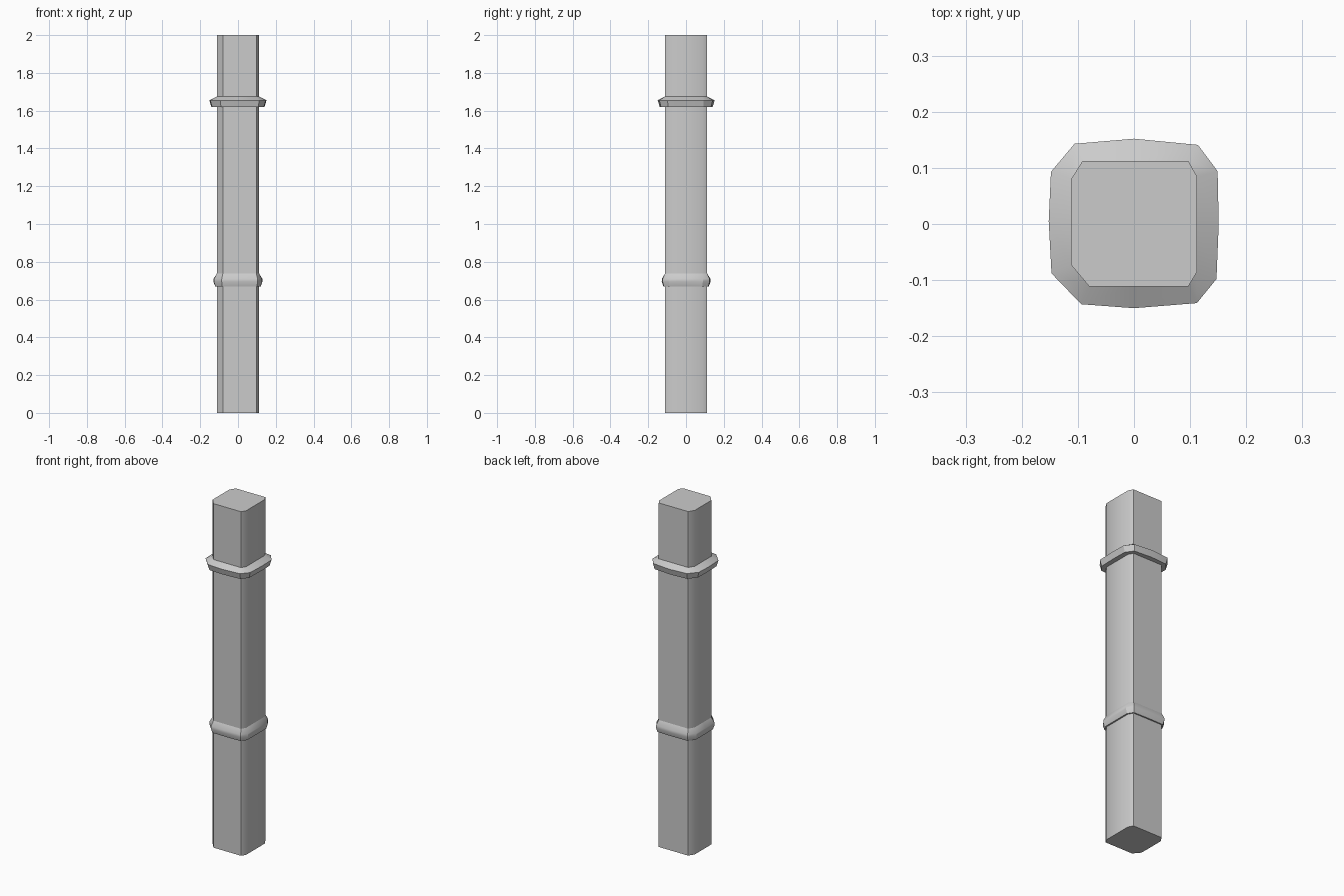
import bpy, bmesh, math

if "Cube" in bpy.data.objects:
    bpy.data.objects.remove(bpy.data.objects["Cube"])

# Cross-sections (x, y), 12 points each: worn post and the widest collar outline
POST = [(-0.092, 0.112), (0, 0.112), (0.097, 0.112), (0.112, 0.085), (0.112, 0), (0.112, -0.086),
        (0.097, -0.111), (0, -0.111), (-0.08, -0.111), (-0.112, -0.073), (-0.112, 0), (-0.112, 0.08)]
RIM = [(-0.106, 0.143), (0, 0.152), (0.114, 0.141), (0.149, 0.094), (0.151, 0), (0.147, -0.098),
       (0.112, -0.141), (0, -0.150), (-0.094, -0.143), (-0.147, -0.088), (-0.152, 0.005), (-0.148, 0.093)]


def section(t):
    """Outline blended from the post (t=0) to the collar rim (t=1)."""
    return [(a[0] + t * (b[0] - a[0]), a[1] + t * (b[1] - a[1])) for a, b in zip(POST, RIM)]


def loft(name, rings, capped):
    """Join stacked outlines, each given as (points, z), into one mesh."""
    bm = bmesh.new()
    loops = [[bm.verts.new((x, y, z)) for x, y in pts] for pts, z in rings]
    for a, b in zip(loops, loops[1:]):
        n = len(a)
        for i in range(n):
            j = (i + 1) % n
            bm.faces.new((a[j], a[i], b[i], b[j]))
    if capped:
        bm.faces.new(loops[0])
        bm.faces.new(loops[-1][::-1])
    mesh = bpy.data.meshes.new(name)
    bm.to_mesh(mesh)
    bm.free()
    obj = bpy.data.objects.new(name, mesh)
    bpy.context.collection.objects.link(obj)
    return obj


def smooth(obj, degrees):
    bpy.ops.object.select_all(action='DESELECT')
    obj.select_set(True)
    bpy.context.view_layer.objects.active = obj
    bpy.ops.object.shade_smooth_by_angle(angle=math.radians(degrees))


# Square post with softened corners (flat-side midpoints left out)
corners = [p for i, p in enumerate(POST) if i not in (1, 4, 7, 10)]
post = loft("post", [(corners, 0), (corners, 2)], True)
smooth(post, 40)

# Collars: (blend, height) profile from the post's surface out and back
collars = {
    "upper_collar": [(0, 1.62), (0.72, 1.62), (1, 1.655), (0, 1.675)],
    "lower_collar": [(0, 0.67), (0.22, 0.67), (0.45, 0.695), (0.43, 0.71), (0, 0.738)],
}
for name, profile in collars.items():
    smooth(loft(name, [(section(t), z) for t, z in profile], False), 30)
